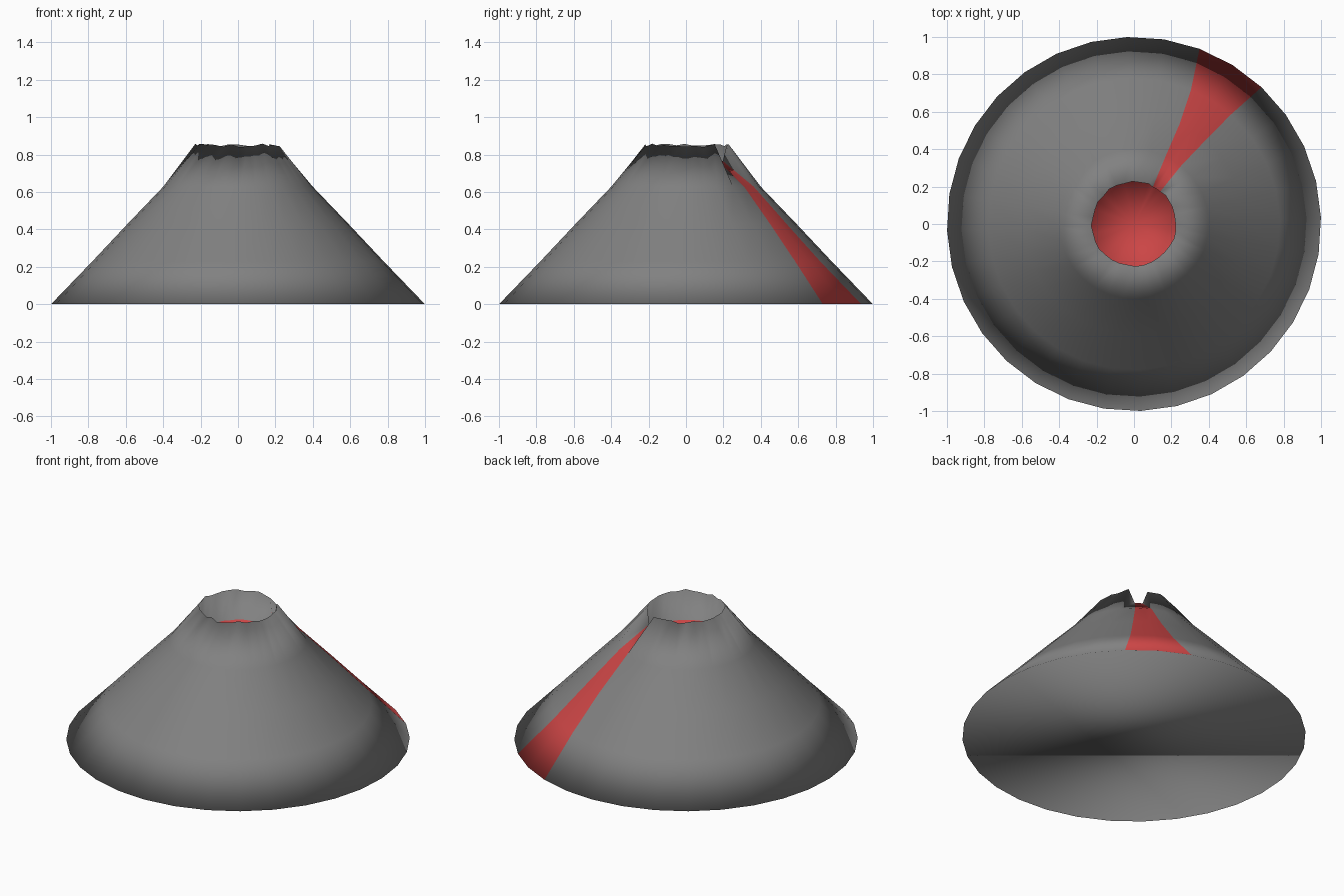
import bpy, bmesh, math, random

if "Cube" in bpy.data.objects:
    bpy.data.objects.remove(bpy.data.objects["Cube"])

random.seed(4)
SIDES = 32
STEP = math.tau / SIDES
OFFSET = math.radians(2)
# vertices 4..6 span the lava channel, 3 and 7 are its banks
FLOW = (4, 5, 6)


def material(name, rgb):
    m = bpy.data.materials.new(name)
    m.diffuse_color = (*rgb, 1)
    m.use_nodes = True
    m.node_tree.nodes["Principled BSDF"].inputs["Base Color"].default_value = m.diffuse_color
    return m


# outer slope: radius, height, and angles (degrees) of bank, channel, bank
SLOPE = [
    (1.0, 0.0, None),
    (0.78, 0.228, (36, 48.5, 58, 67, 80)),
    (0.59, 0.43, (37, 49.5, 58, 65.5, 79)),
    (0.40, 0.628, (39, 51, 58, 65, 77)),
    (0.225, 0.85, (42, 51, 57, 63, 70)),
]

bm = bmesh.new()


def ring(radius, height, angles=None, rim=False):
    verts = []
    for i in range(SIDES):
        a, r, z = OFFSET + i * STEP, radius, height
        if angles and 3 <= i <= 7:
            a = math.radians(angles[i - 3])
        if rim:
            z += random.uniform(-0.012, 0.008)
            r += random.uniform(-0.005, 0.005)
            if i in FLOW:      # notch where the lava spills over
                z = 0.765
        verts.append(bm.verts.new((r * math.cos(a), r * math.sin(a), z)))
    return verts


def bridge(lower, upper, flow=False):
    for i in range(SIDES):
        j = (i + 1) % SIDES
        f = bm.faces.new((lower[i], lower[j], upper[j], upper[i]))
        f.material_index = 1 if flow and i in FLOW[:2] else 0


# cone with lava channel
rings = [ring(r, z, a, rim=(k == 4)) for k, (r, z, a) in enumerate(SLOPE)]
for lower, upper in zip(rings, rings[1:]):
    bridge(lower, upper, flow=True)
bm.faces.new(rings[0][::-1])

# crater wall and lava pool
pool = [bm.verts.new((v.co.x, v.co.y, 0.66)) for v in rings[-1]]
bridge(rings[-1], pool)
centre = bm.verts.new((0, 0, 0.66))
for i in range(SIDES):
    bm.faces.new((pool[i], pool[(i + 1) % SIDES], centre)).material_index = 1

for f in bm.faces:
    f.smooth = True
mesh = bpy.data.meshes.new("volcano")
bm.to_mesh(mesh)
bm.free()
mesh.materials.append(material("rock grey", (0.22, 0.22, 0.22)))
mesh.materials.append(material("lava red", (0.6, 0.06, 0.06)))
bpy.context.collection.objects.link(bpy.data.objects.new("volcano", mesh))
